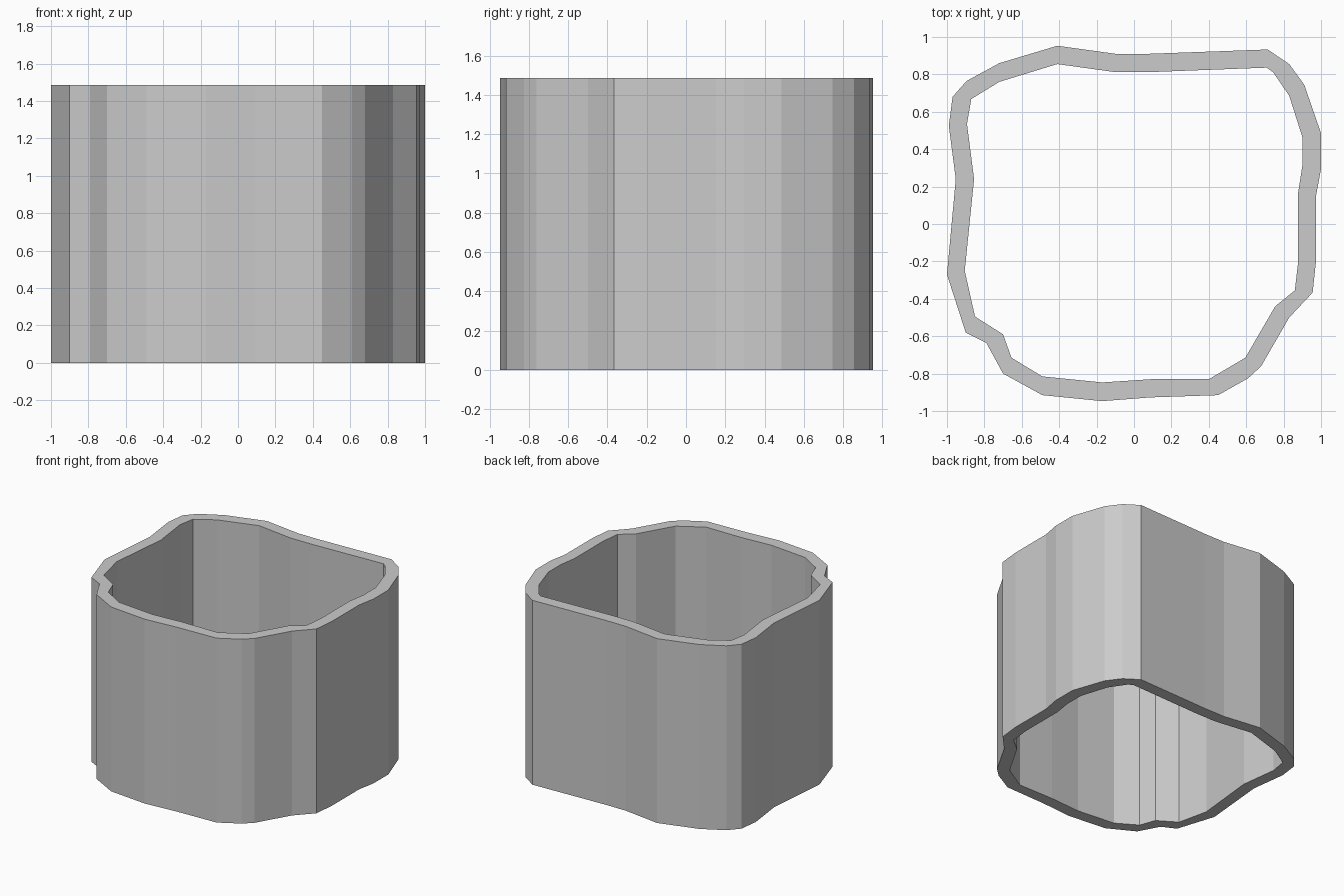
import bpy

HEIGHT = 1.485

# Wavy outer outline, clockwise from the back left
OUTER = [(-0.41, 0.953), (-0.10, 0.91), (0.08, 0.91), (0.715, 0.933), (0.83, 0.855),
         (0.91, 0.745), (1.0, 0.485), (1.0, 0.295), (0.973, 0.15), (0.973, -0.20),
         (0.955, -0.367), (0.83, -0.50), (0.68, -0.76), (0.61, -0.825), (0.45, -0.915),
         (0.09, -0.927), (-0.17, -0.947), (-0.49, -0.915), (-0.70, -0.80), (-0.79, -0.635),
         (-0.90, -0.58), (-1.0, -0.27), (-0.953, 0.24), (-0.99, 0.525), (-0.97, 0.68),
         (-0.895, 0.765), (-0.72, 0.86)]

# Inner outline, about 0.1 inside the outer one
INNER = [(-0.41, 0.855), (-0.10, 0.812), (0.08, 0.812), (0.71, 0.836), (0.745, 0.81),
         (0.83, 0.685), (0.90, 0.465), (0.90, 0.31), (0.878, 0.17), (0.878, -0.20),
         (0.86, -0.355), (0.755, -0.44), (0.595, -0.715), (0.40, -0.83), (0.09, -0.83),
         (-0.17, -0.847), (-0.49, -0.815), (-0.655, -0.715), (-0.70, -0.59), (-0.85, -0.495),
         (-0.905, -0.25), (-0.855, 0.24), (-0.893, 0.535), (-0.87, 0.668), (-0.72, 0.76)]


def add_outline(curve, points):
    spline = curve.splines.new('POLY')
    spline.points.add(len(points) - 1)
    for p, (x, y) in zip(spline.points, points):
        p.co = (x, y, 0, 1)
    spline.use_cyclic_u = True


# Open tube: filled ring extruded to full height
curve = bpy.data.curves.new("tube_wall", 'CURVE')
curve.dimensions = '2D'
curve.fill_mode = 'BOTH'
curve.extrude = HEIGHT / 2
add_outline(curve, OUTER)
add_outline(curve, INNER)

wall = bpy.data.objects.new("tube_wall", curve)
wall.location.z = HEIGHT / 2
bpy.context.collection.objects.link(wall)
bpy.context.view_layer.objects.active = wall
wall.select_set(True)
bpy.ops.object.convert(target='MESH')
bpy.ops.object.shade_flat()

# Weld caps to walls and make normals face outward
bpy.ops.object.mode_set(mode='EDIT')
bpy.ops.mesh.select_all(action='SELECT')
bpy.ops.mesh.remove_doubles(threshold=0.0005)
bpy.ops.mesh.normals_make_consistent(inside=False)
bpy.ops.object.mode_set(mode='OBJECT')
